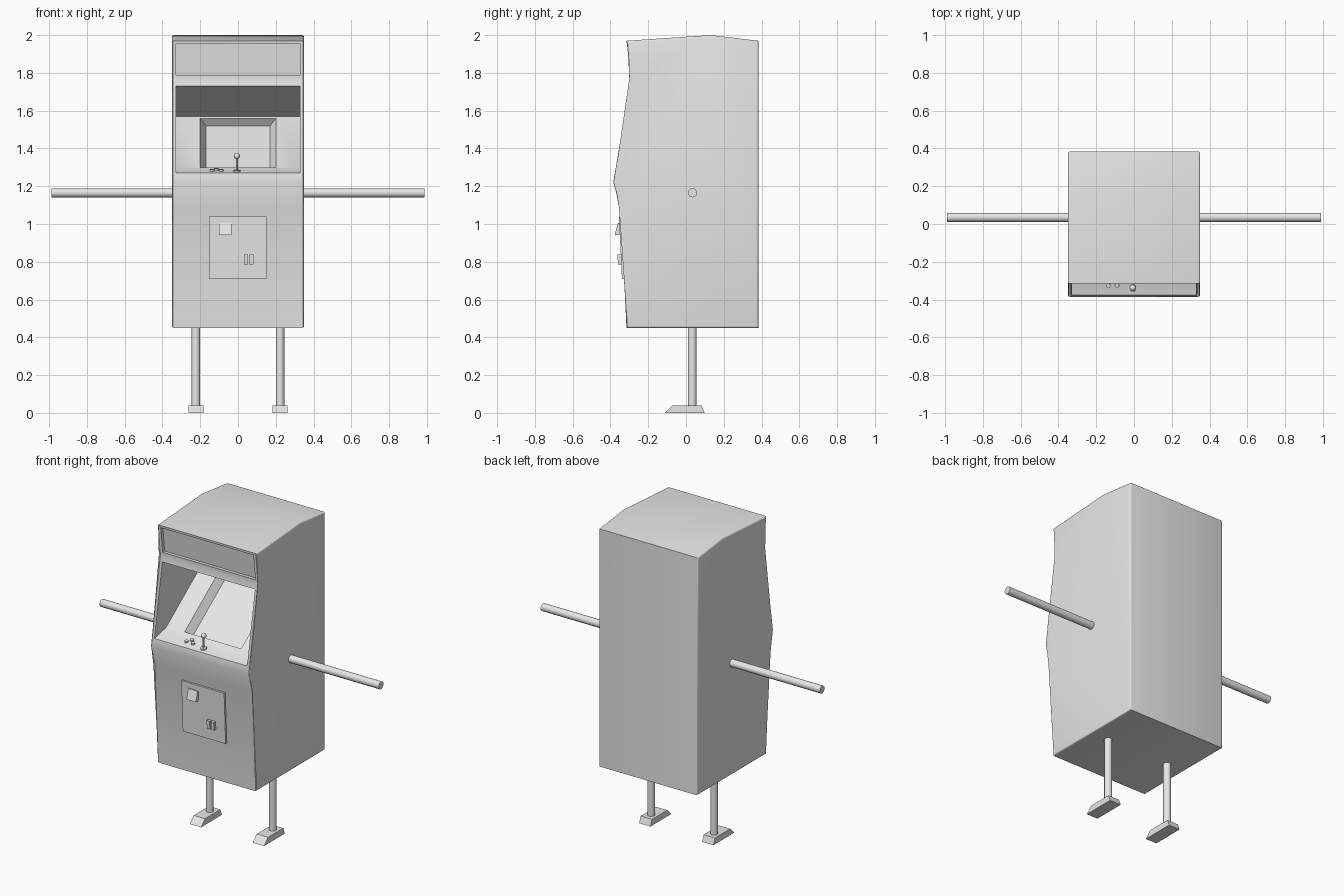
import bpy, bmesh, math
from mathutils import Vector

if "Cube" in bpy.data.objects:
    bpy.data.objects.remove(bpy.data.objects["Cube"])

grey = bpy.data.materials.new("plain grey")
grey.diffuse_color = (0.8, 0.8, 0.8, 1)
grey.use_nodes = True
grey.node_tree.nodes["Principled BSDF"].inputs["Base Color"].default_value = grey.diffuse_color


def finish(name, bm, smooth=None):
    bmesh.ops.recalc_face_normals(bm, faces=bm.faces)
    me = bpy.data.meshes.new(name)
    bm.to_mesh(me)
    bm.free()
    ob = bpy.data.objects.new(name, me)
    bpy.context.collection.objects.link(ob)
    me.materials.append(grey)
    if smooth:
        shade(ob, smooth)
    return ob


def activate(ob):
    bpy.ops.object.select_all(action='DESELECT')
    ob.select_set(True)
    bpy.context.view_layer.objects.active = ob


def shade(ob, angle):
    activate(ob)
    bpy.ops.object.shade_smooth_by_angle(angle=math.radians(angle))


def loft(name, ring_a, ring_b, bevel=0, smooth=None):
    """Solid between two matching rings of points."""
    bm = bmesh.new()
    a = [bm.verts.new(p) for p in ring_a]
    b = [bm.verts.new(p) for p in ring_b]
    n = len(a)
    caps = [bm.faces.new(a), bm.faces.new(b)]
    for i in range(n):
        bm.faces.new((a[i], a[(i + 1) % n], b[(i + 1) % n], b[i]))
    if bevel:
        rim = {e for f in caps for e in f.edges}
        bmesh.ops.bevel(bm, geom=list(rim), offset=bevel, segments=3,
                        profile=0.5, affect='EDGES')
    return finish(name, bm, smooth)


def prism(name, profile, x0, x1, **kw):
    """Side profile of (y, z) points extruded along x."""
    return loft(name, [(x0, y, z) for y, z in profile],
                [(x1, y, z) for y, z in profile], **kw)


def rod(name, start, end, r, sides=16):
    start, end = Vector(start), Vector(end)
    d = end - start
    bm = bmesh.new()
    bmesh.ops.create_cone(bm, cap_ends=True, segments=sides, radius1=r,
                          radius2=r, depth=d.length)
    rot = d.to_track_quat('Z', 'Y')
    for v in bm.verts:
        v.co = rot @ v.co + (start + end) / 2
    return finish(name, bm, 35)


def cut(ob, cutter):
    mod = ob.modifiers.new("cut", 'BOOLEAN')
    mod.operation = 'DIFFERENCE'
    mod.solver = 'EXACT'
    mod.object = cutter
    activate(ob)
    bpy.ops.object.modifier_apply(modifier=mod.name)
    bpy.data.objects.remove(cutter)


# Cabinet shell
cabinet = prism("cabinet", [(0.383, 0.45), (0.383, 1.97), (0.13, 2.0),
                            (-0.315, 1.97), (-0.29, 1.77), (-0.385, 1.22),
                            (-0.345, 1.09), (-0.315, 0.45)],
                -0.35, 0.35, bevel=0.01)

# Sunken sign panel at the top
cut(cabinet, prism("sign_cutter", [(-0.40, 1.79), (-0.2725, 1.79),
                                   (-0.293, 1.955), (-0.40, 1.955)], -0.328, 0.328))

# Cavity with control shelf, sloped screen surround and ceiling
cut(cabinet, prism("cavity_cutter", [(-0.45, 1.254), (-0.26, 1.295), (0.115, 1.57),
                                     (-0.297, 1.73), (-0.45, 1.789)], -0.328, 0.328))

# Tapered screen recess
along = Vector((0, 0.806, 0.591))
inward = Vector((0, 0.591, -0.806))
foot = Vector((0, -0.26, 1.295))


def screen_ring(depth, half):
    return [foot + along * s + inward * depth + Vector((x, 0, 0))
            for s, x in ((0.008, -half), (0.008, half), (0.448, half), (0.448, -half))]


cut(cabinet, loft("screen_cutter", screen_ring(-0.01, 0.206), screen_ring(0.05, 0.17)))
shade(cabinet, 35)


# Controls on the shelf
def shelf_z(y):
    return 1.295 + (y + 0.26) * 0.2155


for x, y in ((-0.137, -0.325), (-0.115, -0.30), (-0.09, -0.325)):
    rod("button", (x, y, shelf_z(y) - 0.005), (x, y - 0.002, shelf_z(y) + 0.008), 0.012)
jx, jy = -0.006, -0.338
rod("joystick_base", (jx, jy, 1.272), (jx, jy - 0.002, 1.285), 0.019)
rod("joystick_stick", (jx, jy, 1.28), (jx, jy, 1.355), 0.006, 10)
bm = bmesh.new()
bmesh.ops.create_uvsphere(bm, u_segments=14, v_segments=8, radius=0.017)
bmesh.ops.translate(bm, verts=bm.verts, vec=(jx, jy, 1.36))
finish("joystick_knob", bm, 60)

# Coin door with slot housing and split return hatch
prism("coin_door", [(-0.32, 0.71), (-0.339, 0.71), (-0.355, 1.04), (-0.32, 1.04)],
      -0.153, 0.15)
prism("coin_slot", [(-0.34, 1.005), (-0.360, 1.005), (-0.378, 0.942), (-0.34, 0.942)],
      -0.10, -0.034)
for x0, x1, out in ((0.032, 0.053, -0.362), (0.053, 0.062, -0.352), (0.062, 0.083, -0.362)):
    prism("coin_return", [(-0.335, 0.785), (out + 0.002, 0.785),
                          (out - 0.001, 0.838), (-0.335, 0.838)], x0, x1)

# Arms, legs and wedge feet on both sides
for s, side in ((-1, "left"), (1, "right")):
    rod(side + "_arm", (s * 0.33, 0.035, 1.165), (s * 0.988, 0.035, 1.165), 0.024)
    rod(side + "_leg", (s * 0.223, 0.033, 0.03), (s * 0.223, 0.033, 0.47), 0.023)
    prism(side + "_foot", [(-0.112, 0), (0.098, 0), (0.083, 0.04), (-0.072, 0.04)],
          s * 0.223 - 0.04, s * 0.223 + 0.04)
